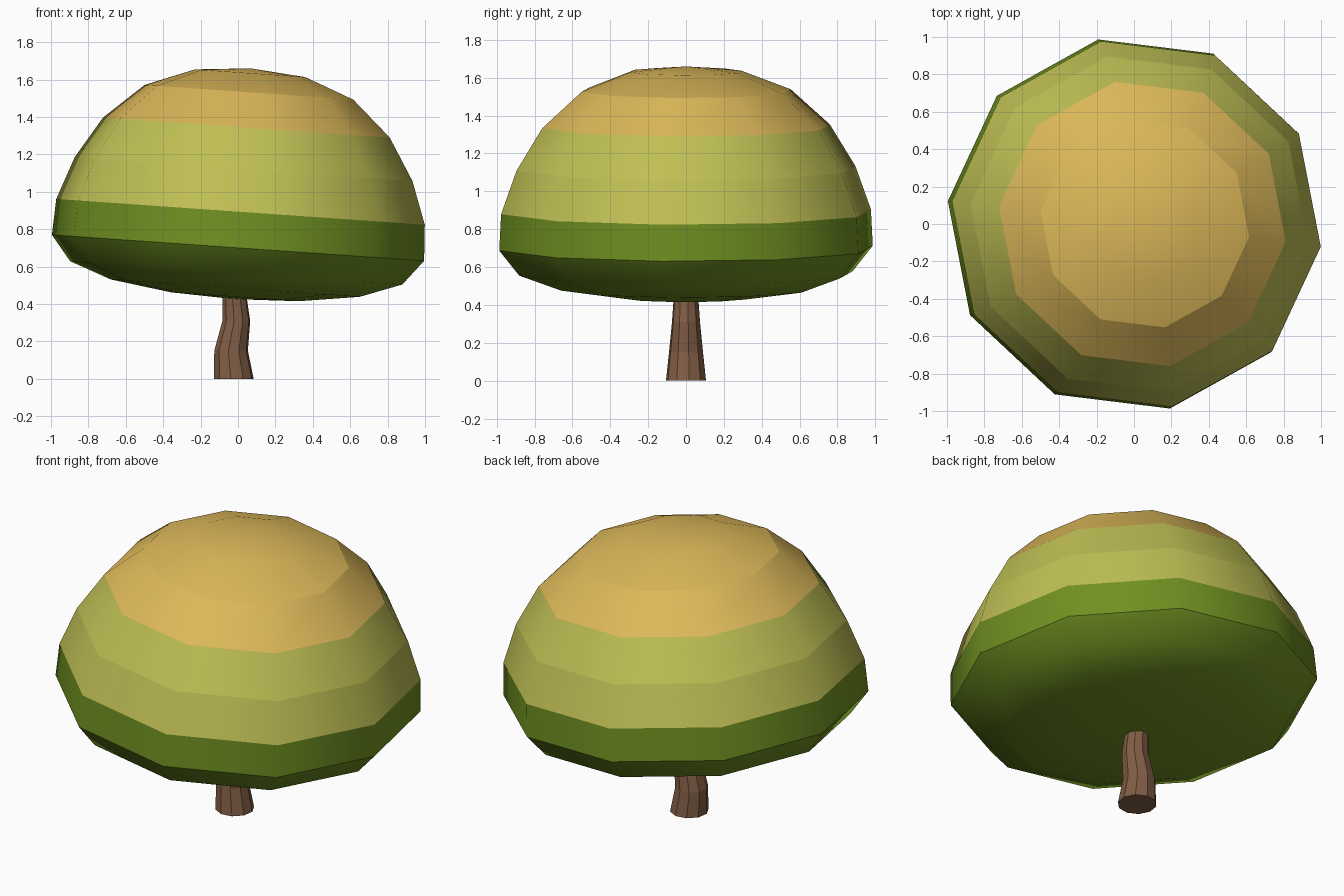
import bpy, bmesh
from math import cos, sin, radians
from mathutils import Matrix

if "Cube" in bpy.data.objects:
    bpy.data.objects.remove(bpy.data.objects["Cube"])

SIDES = 10


def material(name, rgb):
    m = bpy.data.materials.new(name)
    m.diffuse_color = (*rgb, 1)
    m.use_nodes = True
    m.node_tree.nodes["Principled BSDF"].inputs["Base Color"].default_value = m.diffuse_color
    return m


def loft(name, rings, start, bottom=None, top=None):
    """Stack of rings (x, z, radius); ends close on an apex or a flat cap."""
    bm = bmesh.new()
    loops = [[bm.verts.new((x + r * cos(radians(start) + i * radians(360 / SIDES)),
                            r * sin(radians(start) + i * radians(360 / SIDES)), z))
              for i in range(SIDES)] for x, z, r in rings]
    for a, b in zip(loops, loops[1:]):
        for i in range(SIDES):
            j = (i + 1) % SIDES
            bm.faces.new((a[i], a[j], b[j], b[i]))
    for loop, apex in ((loops[0][::-1], bottom), (loops[-1], top)):
        if apex is None:
            bm.faces.new(loop)
        else:
            tip = bm.verts.new((0, 0, apex))
            for i in range(SIDES):
                bm.faces.new((loop[i], loop[(i + 1) % SIDES], tip))
    bmesh.ops.recalc_face_normals(bm, faces=bm.faces)
    return bm


def finish(bm, name, mats):
    me = bpy.data.meshes.new(name)
    bm.to_mesh(me)
    bm.free()
    for m in mats:
        me.materials.append(m)
    ob = bpy.data.objects.new(name, me)
    bpy.context.collection.objects.link(ob)
    return ob


# Trunk: slightly crooked, tapering, flat faced, ending inside the canopy
trunk = loft("trunk", [(-0.022, 0, 0.107), (-0.037, 0.15, 0.091),
                       (-0.009, 0.31, 0.075), (-0.02, 0.45, 0.065),
                       (-0.02, 0.58, 0.06)], 9)
finish(trunk, "trunk", [material("bark", (0.22, 0.11, 0.06))])

# Canopy: squashed faceted dome in three colour bands, leaning to the right
profile = [(-0.262, 0.345), (-0.216, 0.672), (-0.134, 0.897), (0, 1.005),
           (0.193, 0.995), (0.422, 0.912), (0.645, 0.774), (0.834, 0.563),
           (0.936, 0.297)]
canopy = loft("canopy", [(0, z, r) for z, r in profile], -7, -0.275, 0.962)
for f in canopy.faces:
    f.smooth = True
    z = f.calc_center_median().z
    f.material_index = 0 if z < 0.193 else 1 if z < 0.645 else 2
# Crisp edges along the horizontal rings of the upper dome
for e in canopy.edges:
    a, b = (v.co.z for v in e.verts)
    if abs(a - b) < 1e-4 and -0.01 < a < 0.9:
        e.smooth = False
canopy.transform(Matrix.Translation((0, 0, 0.70)) @ Matrix.Rotation(radians(4), 4, 'Y'))
finish(canopy, "canopy", [material("dark_leaves", (0.16, 0.28, 0.015)),
                          material("light_leaves", (0.52, 0.52, 0.09)),
                          material("golden_leaves", (0.72, 0.48, 0.10))])
